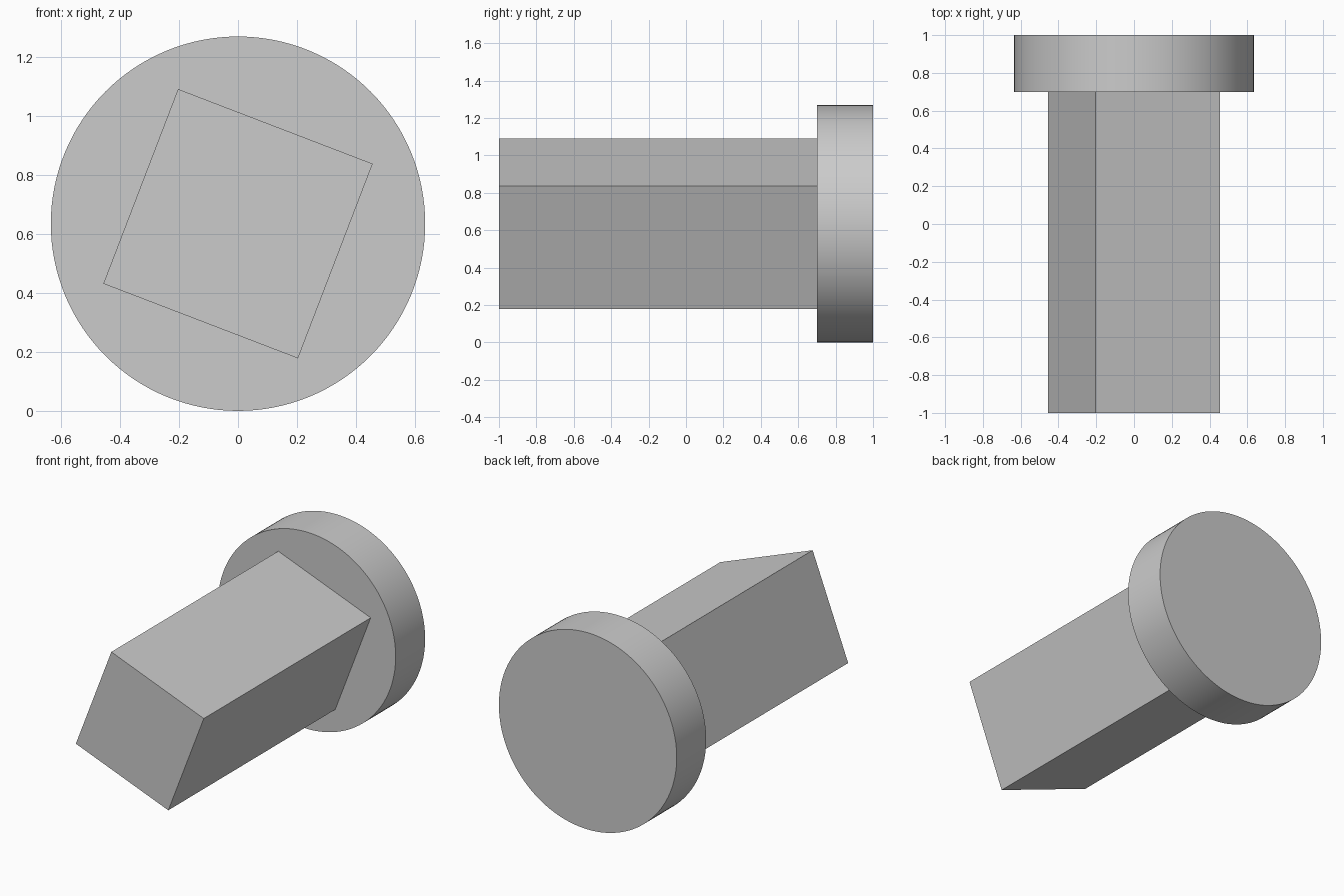
import bpy
from math import radians

cube = bpy.data.objects.get("Cube")
if cube:
    bpy.data.objects.remove(cube, do_unlink=True)

RADIUS = 0.634       # head radius, also the height of the axis
HEAD_FRONT = 0.70    # where the head meets the shank
SHANK_SIDE = 0.706
EMBED = 0.02         # shank overlap into the head

grey = bpy.data.materials.new("plain grey")
grey.use_nodes = True
colour = (0.6, 0.6, 0.6, 1)
grey.diffuse_color = colour
grey.node_tree.nodes["Principled BSDF"].inputs["Base Color"].default_value = colour


def finish(name):
    """Name the new part, apply its transform and colour it."""
    part = bpy.context.object
    part.name = part.data.name = name
    bpy.ops.object.transform_apply(location=False, rotation=True, scale=True)
    part.data.materials.append(grey)
    return part


# Round head at the back
bpy.ops.mesh.primitive_cylinder_add(
    vertices=128, radius=RADIUS, depth=1 - HEAD_FRONT,
    location=(0, (1 + HEAD_FRONT) / 2, RADIUS), rotation=(radians(90), 0, 0))
finish("head")
bpy.ops.object.shade_smooth_by_angle(angle=radians(30))

# Square shank, twisted about the long axis
length = 1 + HEAD_FRONT + EMBED
bpy.ops.mesh.primitive_cube_add(
    size=1, location=(0, length / 2 - 1, RADIUS), rotation=(0, radians(21), 0))
bpy.context.object.scale = (SHANK_SIDE, length, SHANK_SIDE)
finish("shank")
